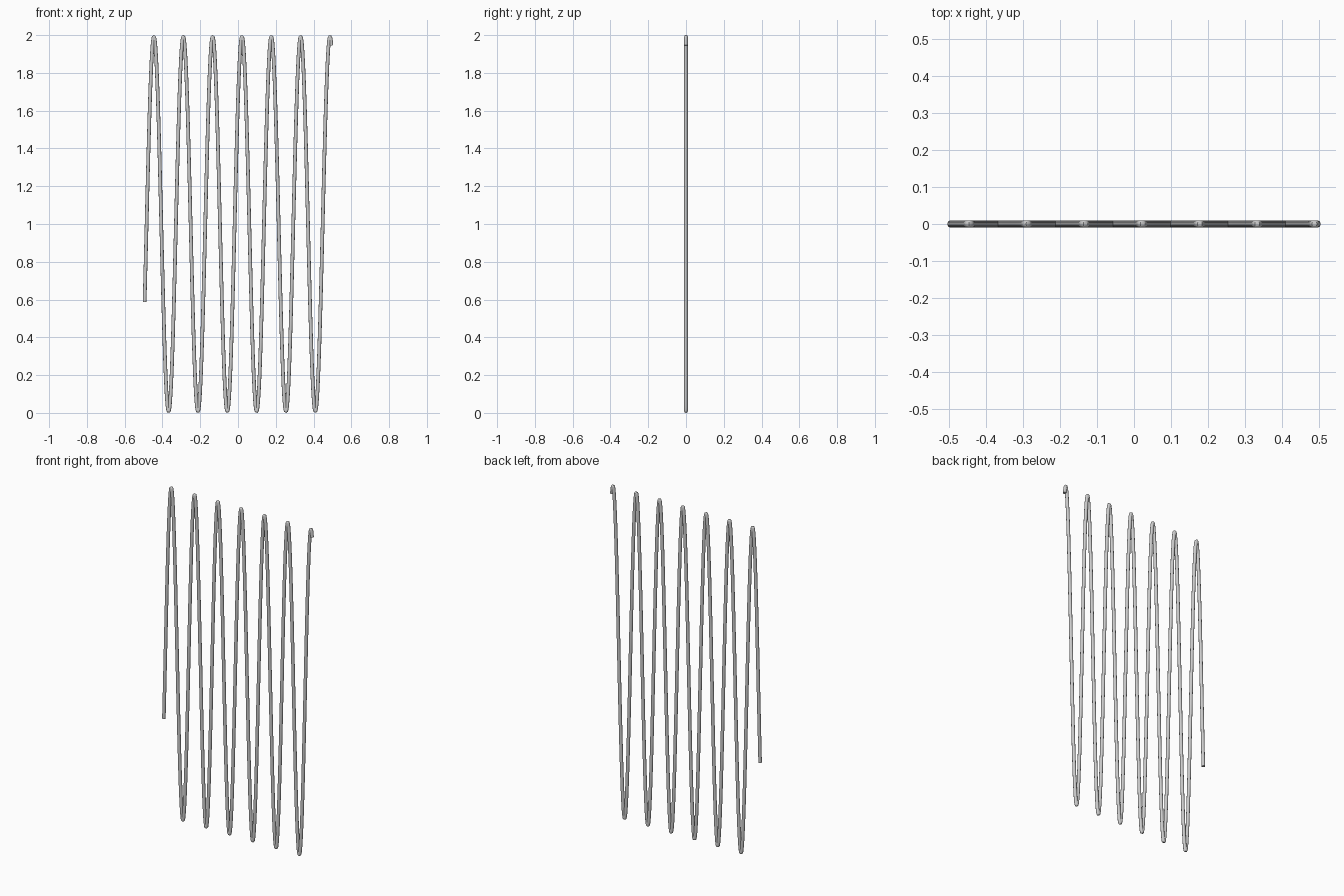
import bpy, bmesh, math
from mathutils import Vector

if "Cube" in bpy.data.objects:
    bpy.data.objects.remove(bpy.data.objects["Cube"])

# Wave dimensions
R = 0.0097          # wire radius
HALF = 0.4945       # half length of the centreline
AMP = 1.0 - R       # wave height either side of the middle
START, END = -2.0, 38.0
STEPS, SIDES = 1000, 16


def ring(bm, i):
    """Circle of vertices square to the wave at step i."""
    f = i / STEPS
    t = START + (END - START) * f
    centre = Vector((HALF * (2 * f - 1), 0, 1 + AMP * math.cos(t)))
    tangent = Vector((2 * HALF / (END - START), 0, -AMP * math.sin(t))).normalized()
    normal = Vector((-tangent.z, 0, tangent.x))
    side = Vector((0, 1, 0))
    angles = [2 * math.pi * j / SIDES for j in range(SIDES)]
    return [bm.verts.new(centre + R * (math.cos(a) * normal + math.sin(a) * side))
            for a in angles]


# Sweep the round section along the wave
bm = bmesh.new()
rings = [ring(bm, i) for i in range(STEPS + 1)]
for a, b in zip(rings, rings[1:]):
    for j in range(SIDES):
        k = (j + 1) % SIDES
        bm.faces.new((a[j], b[j], b[k], a[k]))

# Flat end caps
bm.faces.new(rings[0])
bm.faces.new(rings[-1][::-1])

mesh = bpy.data.meshes.new("wave_wire")
bm.to_mesh(mesh)
bm.free()
wire = bpy.data.objects.new("wave_wire", mesh)
bpy.context.collection.objects.link(wire)
bpy.context.view_layer.objects.active = wire
wire.select_set(True)
bpy.ops.object.shade_smooth_by_angle(angle=math.radians(40))
